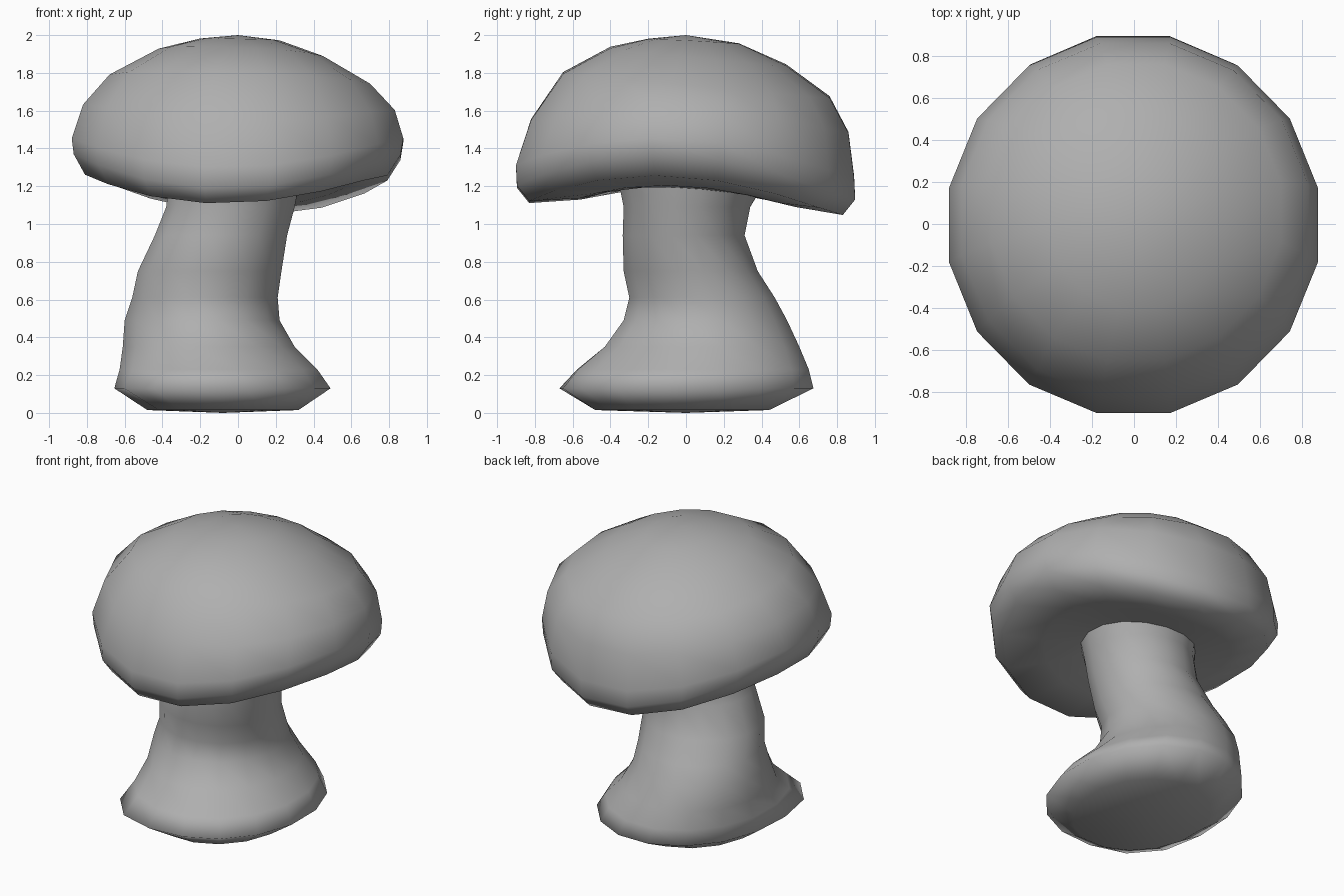
import bpy, bmesh
from math import cos, sin, pi

if "Cube" in bpy.data.objects:
    bpy.data.objects.remove(bpy.data.objects["Cube"])

SIDES = 16

# Mid grey used on the whole model
grey = bpy.data.materials.new("mid_grey")
grey.diffuse_color = (0.43, 0.43, 0.43, 1)
grey.use_nodes = True
grey.node_tree.nodes["Principled BSDF"].inputs["Base Color"].default_value = grey.diffuse_color


def ring(bm, right, left, back, front, zs, tip=0.0, twist=0.0):
    """Oval ring given by its four extents; zs holds the height at each of those points."""
    zr, zl, zb, zf = zs
    k = cos(pi / SIDES)
    verts = []
    for i in range(SIDES):
        a = (i + 0.5) * 2 * pi / SIDES
        c, s = cos(a), sin(a)
        x = (right + left) / 2 + (right - left) / 2 * c / k
        y = (back + front) / 2 + (back - front) / 2 * s / k
        z = sum(zs) / 4 + (zr - zl) / 2 * c + (zb - zf) / 2 * s + (zr + zl - zb - zf) / 4 * cos(2 * a)
        z -= twist * sin(2 * a)
        # optional small bulge toward the front left
        t = tip * max(0.0, cos(a - 1.25 * pi)) ** 6
        verts.append(bm.verts.new((x - t, y - t, z)))
    return verts


def loft(name, rows, top=None, bottom=None):
    """Skin a list of rings, optionally closing the ends at a point."""
    bm = bmesh.new()
    rings = [ring(bm, *r) for r in rows]
    for a, b in zip(rings, rings[1:]):
        for i in range(SIDES):
            j = (i + 1) % SIDES
            bm.faces.new((a[i], b[i], b[j], a[j]))
    for point, r in ((top, rings[0]), (bottom, rings[-1])):
        if point:
            v = bm.verts.new(point)
            for i in range(SIDES):
                bm.faces.new((v, r[i], r[(i + 1) % SIDES]))
    bmesh.ops.recalc_face_normals(bm, faces=bm.faces)
    mesh = bpy.data.meshes.new(name)
    bm.to_mesh(mesh)
    bm.free()
    for p in mesh.polygons:
        p.use_smooth = True
    mesh.materials.append(grey)
    obj = bpy.data.objects.new(name, mesh)
    bpy.context.collection.objects.link(obj)
    return obj


# Cap: domed, rim drooping at front and back, open where the stem joins
joint = (0.32, -0.37, 0.37, -0.35, (1.19, 1.18, 1.14, 1.19))
cap = loft("mushroom_cap", [
    (0.22, -0.20, 0.28, -0.20, (1.97, 1.98, 1.955, 1.98)),
    (0.45, -0.42, 0.53, -0.40, (1.88, 1.92, 1.84, 1.935)),
    (0.70, -0.68, 0.76, -0.65, (1.73, 1.78, 1.67, 1.80)),
    (0.83, -0.82, 0.86, -0.82, (1.60, 1.63, 1.48, 1.55)),
    (0.875, -0.88, 0.89, -0.90, (1.45, 1.46, 1.24, 1.30), 0, 0.015),
    (0.86, -0.87, 0.895, -0.895, (1.36, 1.38, 1.13, 1.19), 0, 0.02),
    (0.79, -0.81, 0.83, -0.83, (1.25, 1.27, 1.05, 1.11), 0, 0.02),
    (0.56, -0.60, 0.58, -0.56, (1.20, 1.20, 1.09, 1.13), 0, 0.01),
    joint,
], top=(0, 0, 2.0))

# Stem: leaning and flaring to a wide foot; columns are right, left, back, front, height
levels = [
    (0.30, -0.38, 0.34, -0.33, 1.09),
    (0.26, -0.44, 0.31, -0.335, 0.94),
    (0.23, -0.53, 0.38, -0.33, 0.75),
    (0.21, -0.56, 0.47, -0.30, 0.61),
    (0.22, -0.60, 0.535, -0.33, 0.49),
    (0.30, -0.61, 0.60, -0.43, 0.35),
    (0.42, -0.62, 0.65, -0.57, 0.23),
    (0.49, -0.635, 0.675, -0.65, 0.13),
    (0.32, -0.48, 0.44, -0.48, 0.015),
]
tips = {0.23: 0.02, 0.13: 0.06}
stem = loft("stem", [joint] + [(r, l, b, f, (z,) * 4, tips.get(z, 0)) for r, l, b, f, z in levels],
            bottom=(-0.08, 0, 0))
